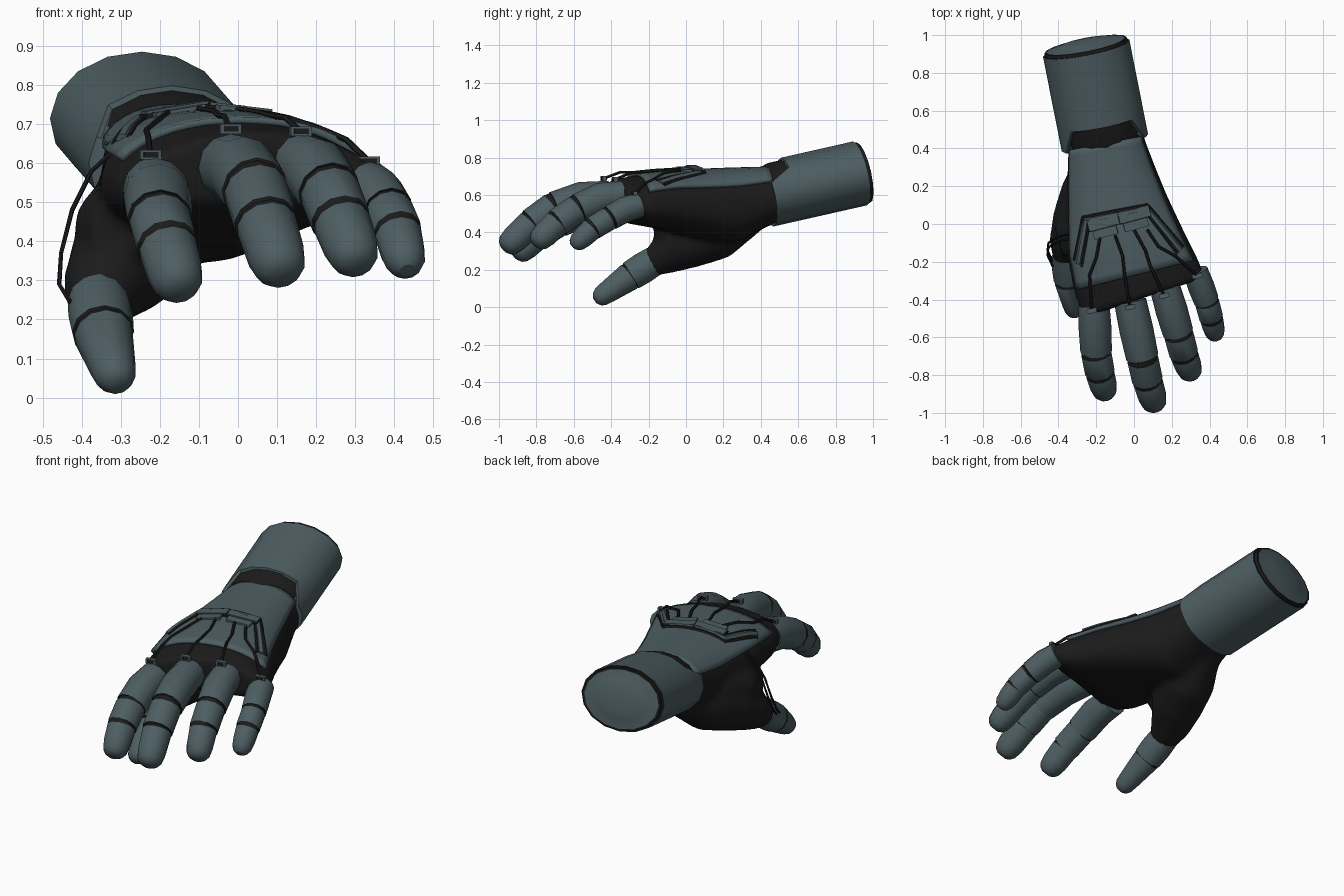
import bpy, bmesh, math
from mathutils import Vector, Matrix
from mathutils.bvhtree import BVHTree

cube = bpy.data.objects.get("Cube")
if cube:
    bpy.data.objects.remove(cube)


def material(name, rgb):
    m = bpy.data.materials.new(name)
    m.use_nodes = True
    m.diffuse_color = (*rgb, 1)
    m.node_tree.nodes["Principled BSDF"].inputs["Base Color"].default_value = (*rgb, 1)
    return m


SLATE = material("slate_teal", (0.075, 0.112, 0.123))
BLACK = material("soft_black", (0.011, 0.011, 0.011))
UP = Vector((0, 0, 1))


def finish(name, bm, mats=(SLATE, BLACK), angle=35):
    bmesh.ops.recalc_face_normals(bm, faces=bm.faces)
    me = bpy.data.meshes.new(name)
    bm.to_mesh(me)
    bm.free()
    for m in mats:
        me.materials.append(m)
    ob = bpy.data.objects.new(name, me)
    bpy.context.collection.objects.link(ob)
    bpy.ops.object.select_all(action='DESELECT')
    ob.select_set(True)
    bpy.context.view_layer.objects.active = ob
    bpy.ops.object.shade_smooth_by_angle(angle=math.radians(angle))
    return ob


def loft(bm, rings, bands=None, closed=True):
    """Skin a row of point rings; bands gives a material for each gap."""
    rows = [[bm.verts.new(p) for p in r] for r in rings]
    n = len(rows[0])
    for i, (a, b) in enumerate(zip(rows, rows[1:])):
        for j in range(n if closed else n - 1):
            k = (j + 1) % n
            f = bm.faces.new((a[j], a[k], b[k], b[j]))
            f.material_index = bands[i] if bands else 0
    if closed:
        for row, end in ((rows[0], 0), (rows[-1], -1)):
            bm.faces.new(row).material_index = bands[end] if bands else 0


def oval(p, t, rw, rh, n):
    side = t.cross(UP).normalized()
    up = side.cross(t).normalized()
    return [p + side * rw * math.cos(a) + up * rh * math.sin(a)
            for a in (math.tau * i / n for i in range(n))]


def tube_rings(pts, radii, n):
    pts = [Vector(p) for p in pts]
    out = []
    for i, p in enumerate(pts):
        t = (pts[min(i + 1, len(pts) - 1)] - pts[max(i - 1, 0)]).normalized()
        out.append(oval(p, t, radii[i], radii[i], n))
    return out


# Palm cross-sections: y, centre x, centre z, half width, half height, skew, arch
SECTIONS = [(0.54, -0.16, 0.615, 0.185, 0.135, 0.20, 0),
            (0.40, -0.145, 0.575, 0.205, 0.160, 0.20, 0),
            (0.25, -0.12, 0.535, 0.235, 0.195, 0.20, 0),
            (0.10, -0.09, 0.545, 0.265, 0.180, 0.20, 0.01),
            (-0.10, -0.045, 0.565, 0.31, 0.155, 0.20, 0.02),
            (-0.27, 0.01, 0.575, 0.33, 0.130, 0.26, 0.04),
            (-0.39, 0.055, 0.59, 0.325, 0.090, 0.33, 0.05)]


def palm_point(t, a, s=1.0):
    i = min(int(t), len(SECTIONS) - 2)
    y, cx, cz, hw, ht, k, arch = [p + (q - p) * (t - i)
                                  for p, q in zip(SECTIONS[i], SECTIONS[i + 1])]
    u, v = (math.copysign(abs(c) ** 0.85, c) for c in (math.cos(a), math.sin(a)))
    return Vector((cx + hw * s * u, y + k * hw * u, cz + ht * s * v - arch * u * u))


# Glove body with the thumb mound and thumb web blended in
bm = bmesh.new()
loft(bm, [[palm_point(t / 2, math.tau * i / 28) for i in range(28)] for t in range(13)])
loft(bm, tube_rings([(-0.19, 0.36, 0.50), (-0.235, 0.17, 0.405), (-0.295, 0.01, 0.345),
                     (-0.345, -0.11, 0.28), (-0.36, -0.20, 0.225)],
                    [0.10, 0.152, 0.142, 0.108, 0.07], 16))
loft(bm, tube_rings([(-0.20, 0.30, 0.52), (-0.265, 0.12, 0.47), (-0.305, -0.04, 0.43),
                     (-0.305, -0.17, 0.43)], [0.10, 0.12, 0.12, 0.075], 16))
palm = finish("glove_palm", bm, (BLACK,))
mod = palm.modifiers.new("blend", 'REMESH')
mod.mode, mod.voxel_size, mod.use_smooth_shade = 'VOXEL', 0.017, True
mod = palm.modifiers.new("soften", 'SMOOTH')
mod.factor, mod.iterations = 0.5, 12

# Armour plate over the back of the hand
bm = bmesh.new()
lo, hi = math.radians(31), math.radians(153)
loft(bm, [[palm_point(0.8 + 4.2 * t / 18, lo + (hi - lo) * i / 14, 1.035)
           for i in range(15)] for t in range(19)], closed=False)
bmesh.ops.recalc_face_normals(bm, faces=bm.faces)
surface = BVHTree.FromBMesh(bm)
plate = finish("hand_back_plate", bm)
mod = plate.modifiers.new("thickness", 'SOLIDIFY')
mod.thickness, mod.offset = 0.02, 0


def drape(x, y, lift=0.0):
    hit = surface.ray_cast(Vector((x, y, 2)), -UP)[0]
    if hit is None:
        hit = surface.find_nearest(Vector((x, y, 0.68)))[0]
    return Vector((x, y, hit.z + lift))


def tube(name, pts, r, mat, n=6):
    b = bmesh.new()
    loft(b, tube_rings(pts, [r] * len(pts), n))
    return finish(name, b, (mat,))


def draped_line(corners, lift, steps=6):
    pts = []
    for (x0, y0), (x1, y1) in zip(corners, corners[1:]):
        pts += [drape(x0 + (x1 - x0) * s / steps, y0 + (y1 - y0) * s / steps, lift)
                for s in range(steps)]
    return pts + [drape(*corners[-1], lift)]


# Raised frame on the plate: a teal rim between two dark seams
frame = [(-0.315, -0.19), (-0.27, 0.035), (0.07, 0.10), (0.26, -0.12)]
for name, scale, drop, r, mat in (("frame_outline", 1.0, 0, 0.010, BLACK),
                                  ("frame_rim", 0.94, 0.018, 0.017, SLATE),
                                  ("frame_inner_seam", 0.88, 0.037, 0.008, BLACK)):
    tube(name, draped_line([(x * scale, y - drop) for x, y in frame], 0.010), r, mat)


def box(name, centre, size, yaw, mat, normal=UP):
    b = bmesh.new()
    tilt = UP.rotation_difference(normal).to_matrix().to_4x4()
    bmesh.ops.create_cube(b, size=1, matrix=Matrix.Translation(centre) @ tilt
                          @ Matrix.Rotation(yaw, 4, 'Z') @ Matrix.Diagonal((*size, 1)))
    return finish(name, b, (mat,))


# Control unit in two halves that follow the plate, each with an outlet
for side, x, y, ox, oy in (("right", -0.16, 0.01, -0.15, -0.045),
                           ("left", 0.0, 0.05, 0.01, -0.005)):
    n = surface.find_nearest(drape(x, y))[1]
    n = n if n.z > 0 else -n
    box("control_unit_" + side, drape(x, y, 0.008), (0.165, 0.055, 0.032), 0.26, SLATE, n)
    box("control_unit_seam_" + side, drape(x, y, 0.006), (0.175, 0.065, 0.022), 0.26, BLACK, n)
    box("outlet_" + side, drape(ox, oy, 0.006), (0.13, 0.045, 0.026), 0.26, SLATE, n)


# Fingers: tapered segments split by thin dark joint grooves
def finger(name, base, joints, tip, r, arch=0.02, taper=1.0):
    base, tip = Vector(base), Vector(tip)
    joints = [Vector(j) for j in joints]
    stops = [base] + joints + [tip]
    pts = [base, (base + joints[0]) / 2 + UP * arch]
    radii, bands = [r * 0.95, r], [0, 0]
    for i, j in enumerate(joints):
        d = (stops[i + 2] - stops[i]).normalized()
        rj = r * (0.94 - 0.05 * i)
        for off, s in ((-0.006, 1.02), (-0.004, 0.95), (0.004, 0.95), (0.006, 0.98)):
            pts.append(j + d * off)
            radii.append(rj * s)
        bands += [1, 1, 1, 0]
    d = (tip - joints[-1]).normalized()
    for off, s in ((0.08, 0.83), (0.035, 0.73), (0.012, 0.55), (0.0, 0.3)):
        pts.append(tip - d * off)
        radii.append(r * s * taper)
        bands.append(0)
    b = bmesh.new()
    loft(b, tube_rings(pts, radii, 12), bands[:len(pts) - 1])
    return finish(name, b)


finger("index_finger", (-0.212, -0.43, 0.535), [(-0.20, -0.68, 0.455), (-0.18, -0.79, 0.385)],
       (-0.147, -0.915, 0.27), 0.087)
finger("middle_finger", (-0.02, -0.41, 0.59), [(0.045, -0.71, 0.53), (0.072, -0.83, 0.445)],
       (0.115, -0.975, 0.31), 0.09)
finger("ring_finger", (0.165, -0.34, 0.595), [(0.235, -0.58, 0.525), (0.265, -0.69, 0.45)],
       (0.308, -0.81, 0.335), 0.085)
finger("little_finger", (0.325, -0.25, 0.545), [(0.385, -0.41, 0.475), (0.41, -0.50, 0.42)],
       (0.435, -0.605, 0.325), 0.07, 0.01)
finger("thumb", (-0.358, -0.165, 0.25), [(-0.345, -0.30, 0.165)],
       (-0.308, -0.485, 0.035), 0.083, 0.0, 0.87)

# Cables from the control unit to a bracket on each knuckle
cables = [("index", [(-0.18, -0.07), (-0.20, -0.18), (-0.235, -0.27)], (-0.225, -0.46, 0.622)),
          ("middle", [(-0.10, -0.06), (-0.06, -0.17), (-0.05, -0.27)], (-0.02, -0.44, 0.688)),
          ("ring", [(0.0, -0.03), (0.06, -0.14), (0.085, -0.22)], (0.16, -0.38, 0.682)),
          ("little", [(0.07, -0.03), (0.13, -0.12), (0.22, -0.17)], (0.335, -0.275, 0.605))]
for name, path, end in cables:
    pts = [drape(x, y, 0.014) for x, y in path]
    pts += [(pts[-1] + Vector(end)) / 2 + UP * 0.015, Vector(end)]
    tube(name + "_cable", pts, 0.008, BLACK)
    box(name + "_bracket", Vector(end), (0.055, 0.022, 0.025), 0.2, SLATE)
    box(name + "_bracket_core", Vector(end), (0.038, 0.027, 0.014), 0.2, BLACK)

# Twin cables looping to the thumb
for i in range(2):
    g = 0.025 * i
    tube("thumb_cable_%d" % (i + 1),
         [(-0.31, -0.05 - g, 0.64), (-0.375, -0.06 - g, 0.58), (-0.425, -0.08 - g, 0.48),
          (-0.453, -0.10 - g, 0.37), (-0.458, -0.14 - g, 0.29), (-0.43, -0.20 - g, 0.245)],
         0.006, BLACK)

# Forearm cuff: notched front lip, dark end ring and domed cap
rear, front = Vector((-0.253, 0.93, 0.715)), Vector((-0.154, 0.43, 0.602))
axis = (front - rear).normalized()
W, H, N = 0.233, 0.175, 16
lip = [p - axis * (0.12 if (p - front).z > 0.5 * H else 0)
       for p in oval(front, axis, W, H, N)]
inner = [p + (front - p).project(UP) * 0.06 + (front - p).project(Vector((1, 0, 0))) * 0.06
         for p in lip]
bm = bmesh.new()
loft(bm, [oval(rear - axis * off, axis, W * s, H * s, N)
          for off, s in ((0.042, 0.3), (0.034, 0.6), (0.018, 0.9), (0.018, 0.95),
                         (0.0, 0.96), (0.0, 1.0))]
     + [oval(rear + axis * 0.30, axis, W, H, N), lip, inner],
     [0, 0, 1, 1, 1, 0, 0, 0])
finish("forearm_cuff", bm)

# Dark wrist band seen through the notch
bm = bmesh.new()
loft(bm, [oval(rear + axis * d, axis, W * s, H * s, N)
          for d, s in ((0.25, 0.93), (0.48, 0.93), (0.515, 0.87))])
finish("wrist_band", bm, (BLACK,))
